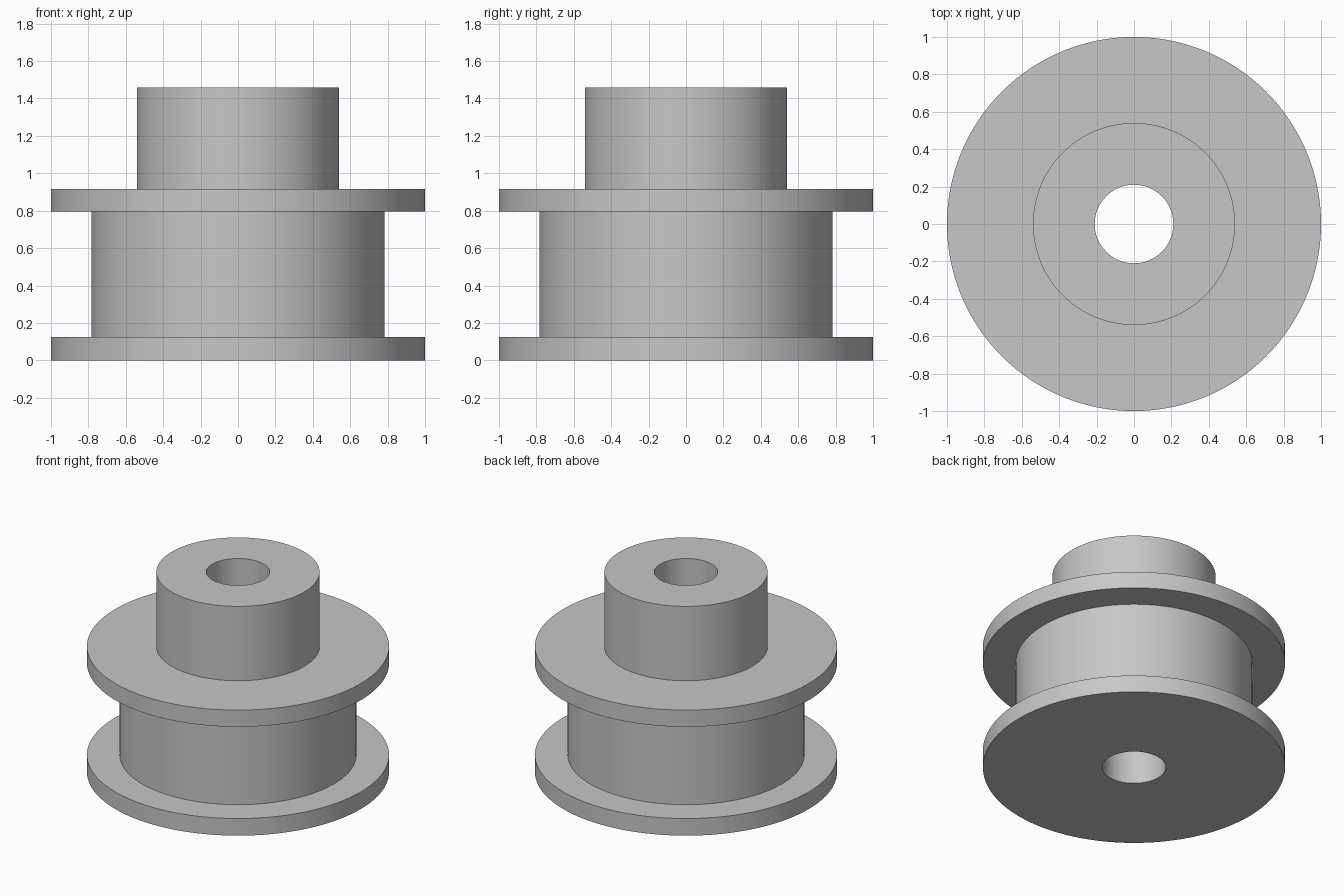
import bpy
import bmesh
import math

cube = bpy.data.objects.get("Cube")
if cube:
    bpy.data.objects.remove(cube, do_unlink=True)

SEGMENTS = 128
BORE, HUB, DRUM, FLANGE = 0.21, 0.54, 0.783, 1.0

# Plain grey material
grey = bpy.data.materials.new("plain grey")
grey.use_nodes = True
colour = (0.57, 0.57, 0.57, 1.0)
grey.diffuse_color = colour
grey.node_tree.nodes["Principled BSDF"].inputs["Base Color"].default_value = colour


def lathe(name, profile, material):
    """Turn a closed (radius, height) profile around the z axis."""
    bm = bmesh.new()
    verts = [bm.verts.new((r, 0, z)) for r, z in profile]
    edges = [bm.edges.new((verts[i], verts[(i + 1) % len(verts)]))
             for i in range(len(verts))]
    bmesh.ops.spin(bm, geom=verts + edges, cent=(0, 0, 0), axis=(0, 0, 1),
                   angle=math.tau, steps=SEGMENTS, use_merge=True)
    bmesh.ops.remove_doubles(bm, verts=bm.verts[:], dist=1e-5)
    bmesh.ops.recalc_face_normals(bm, faces=bm.faces[:])
    mesh = bpy.data.meshes.new(name)
    bm.to_mesh(mesh)
    bm.free()
    mesh.materials.append(material)
    obj = bpy.data.objects.new(name, mesh)
    bpy.context.collection.objects.link(obj)
    bpy.ops.object.select_all(action="DESELECT")
    obj.select_set(True)
    bpy.context.view_layer.objects.active = obj
    bpy.ops.object.shade_smooth_by_angle(angle=math.radians(30))
    return obj


# Pulley turned in one piece: lower flange, drum, upper flange, hub, through bore
lathe("flanged_pulley", [
    (BORE, 0.0), (FLANGE, 0.0), (FLANGE, 0.125),
    (DRUM, 0.125), (DRUM, 0.795),
    (FLANGE, 0.795), (FLANGE, 0.917),
    (HUB, 0.917), (HUB, 1.46), (BORE, 1.46),
], grey)
